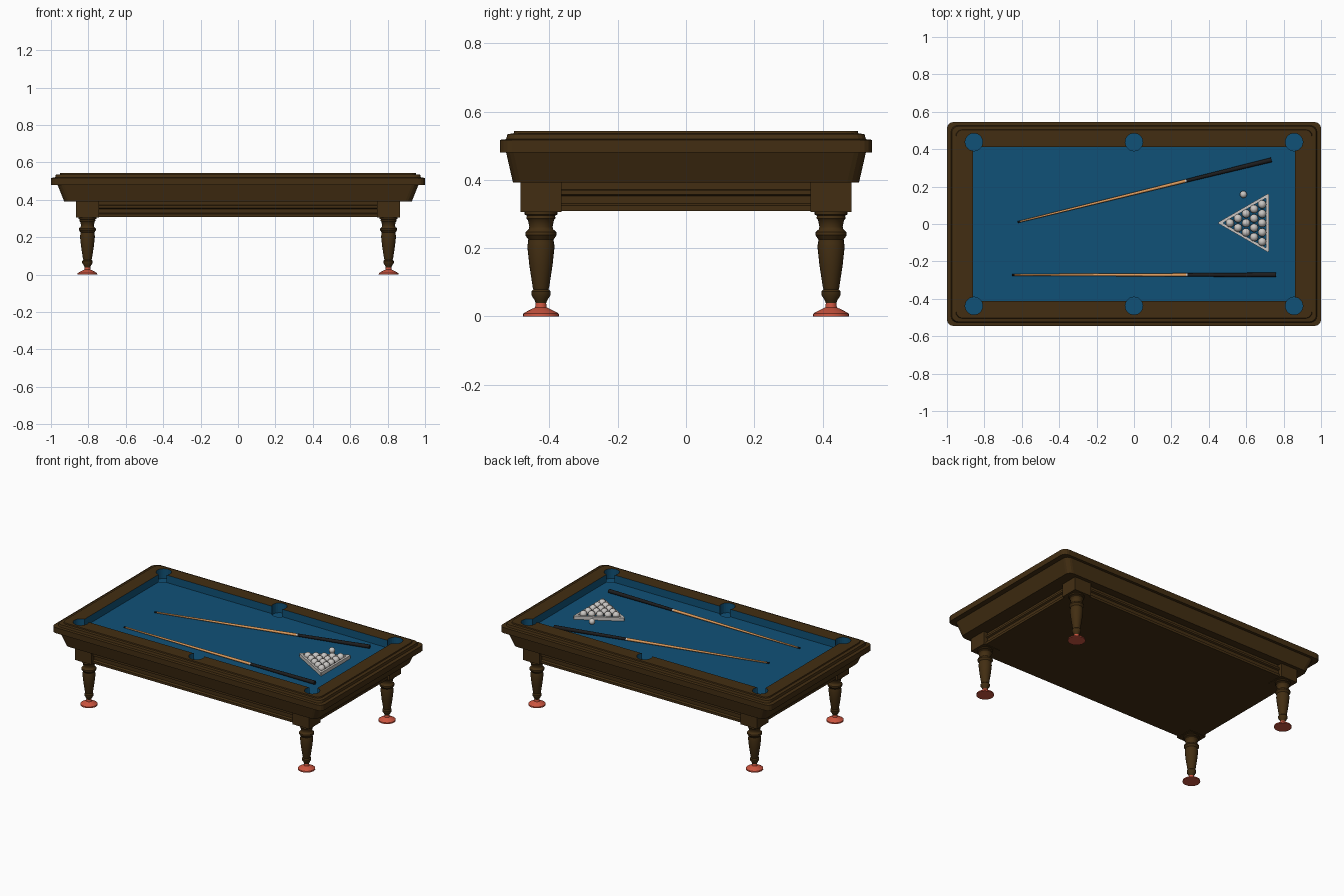
import bpy, bmesh, math
from mathutils import Matrix, Vector

if "Cube" in bpy.data.objects:
    bpy.data.objects.remove(bpy.data.objects["Cube"])

BED = 0.493


def mat(name, c):
    m = bpy.data.materials.new(name)
    m.diffuse_color = (*c, 1)
    m.use_nodes = True
    m.node_tree.nodes["Principled BSDF"].inputs["Base Color"].default_value = m.diffuse_color
    return m


WOOD = mat("dark wood", (0.055, 0.027, 0.006))
CLOTH = mat("blue cloth", (0.005, 0.083, 0.185))
FOOT = mat("red foot", (0.60, 0.09, 0.05))
SHAFT = mat("light wood", (0.72, 0.33, 0.11))
BUTT = mat("black butt", (0.012, 0.012, 0.013))
IVORY = mat("pale grey", (0.58, 0.56, 0.54))


def finish(bm, name, mats, smooth=None):
    bmesh.ops.recalc_face_normals(bm, faces=bm.faces)
    me = bpy.data.meshes.new(name)
    bm.to_mesh(me)
    bm.free()
    for m in mats:
        me.materials.append(m)
    ob = bpy.data.objects.new(name, me)
    bpy.context.collection.objects.link(ob)
    if smooth:
        bpy.ops.object.select_all(action='DESELECT')
        ob.select_set(True)
        bpy.context.view_layer.objects.active = ob
        bpy.ops.object.shade_smooth_by_angle(angle=math.radians(smooth))
    return ob


def skin(bm, rings):
    """Join consecutive vertex rings with quads and cap both ends."""
    for a, b in zip(rings, rings[1:]):
        n = len(a)
        for i in range(n):
            bm.faces.new((a[i], a[(i + 1) % n], b[(i + 1) % n], b[i]))
    bm.faces.new(rings[0])
    bm.faces.new(rings[-1])


def rounded_stack(name, levels, mats, r=0.035, seg=4):
    """Loft of rounded rectangles (half x, half y, z)."""
    bm = bmesh.new()
    rings = []
    for hx, hy, z in levels:
        ring = []
        for k, (sx, sy) in enumerate(((1, 1), (-1, 1), (-1, -1), (1, -1))):
            for i in range(seg + 1):
                a = math.pi / 2 * (k + i / seg)
                ring.append(bm.verts.new((sx * (hx - r) + r * math.cos(a),
                                          sy * (hy - r) + r * math.sin(a), z)))
        rings.append(ring)
    skin(bm, rings)
    return finish(bm, name, mats)


def lathe(name, profile, mats, seg=24, rule=None, matrix=Matrix(), smooth=35):
    """Revolve (radius, z) points around z."""
    bm = bmesh.new()
    rings = [[bm.verts.new((r * math.cos(2 * math.pi * i / seg),
                            r * math.sin(2 * math.pi * i / seg), z))
              for i in range(seg)] for r, z in profile]
    skin(bm, rings)
    if rule:
        for f in bm.faces:
            f.material_index = rule(f.calc_center_median().z)
    bm.transform(matrix)
    return finish(bm, name, mats, smooth)


# Rail and apron: one moulded stack
top = rounded_stack("rail_and_apron", [
    (0.930, 0.507, 0.392), (0.965, 0.527, 0.480), (1.0, 0.545, 0.480),
    (1.0, 0.545, 0.517), (0.978, 0.527, 0.519), (0.974, 0.523, 0.534),
    (0.953, 0.505, 0.536), (0.951, 0.503, 0.543)], [WOOD, CLOTH])


# Playing bed and six pockets, cut out so the cut faces are cloth
def cut(bm):
    for f in bm.faces:
        f.material_index = 1
    c = finish(bm, "cutter", [WOOD, CLOTH])
    c.hide_render = True
    md = top.modifiers.new("cut", 'BOOLEAN')
    md.operation = 'DIFFERENCE'
    md.solver = 'EXACT'
    md.object = c
    bpy.ops.object.select_all(action='DESELECT')
    top.select_set(True)
    bpy.context.view_layer.objects.active = top
    bpy.ops.object.modifier_apply(modifier=md.name)
    bpy.data.objects.remove(c)


bm = bmesh.new()
bmesh.ops.create_cube(bm, size=1, matrix=Matrix.Translation((0, 0, BED + 0.1))
                      @ Matrix.Diagonal((1.722, 0.824, 0.2, 1)))
cut(bm)
for px in (-0.856, 0, 0.856):
    for py in (-0.438, 0.438):
        bm = bmesh.new()
        bmesh.ops.create_cone(bm, cap_ends=True, segments=24, radius1=0.047,
                              radius2=0.047, depth=0.2,
                              matrix=Matrix.Translation((px, py, 0.478 + 0.1)))
        cut(bm)

# Moulded frieze below the apron
FRIEZE = [(0.455, 0.394), (0.455, 0.372), (0.467, 0.370), (0.467, 0.357),
          (0.457, 0.352), (0.457, 0.330), (0.469, 0.324), (0.469, 0.308)]
rounded_stack("frieze", [(y + 0.38, y, z) for y, z in FRIEZE], [WOOD], r=0.01, seg=1)

# Legs with corner blocks and feet
LEG = [(0.048, 0.307), (0.048, 0.298), (0.041, 0.295), (0.043, 0.287), (0.038, 0.282),
       (0.034, 0.262), (0.036, 0.255), (0.045, 0.247), (0.046, 0.238), (0.037, 0.225),
       (0.038, 0.215), (0.040, 0.205), (0.034, 0.150), (0.024, 0.085), (0.022, 0.079),
       (0.028, 0.073), (0.028, 0.062), (0.019, 0.048), (0.015, 0.038)]
FOOT_PROFILE = [(0.015, 0.040), (0.017, 0.026), (0.026, 0.022), (0.042, 0.014),
                (0.052, 0.008), (0.053, 0.0)]
for sx, lx in ((-1, "left"), (1, "right")):
    for sy, ly in ((-1, "front"), (1, "back")):
        place = Matrix.Translation((sx * 0.805, sy * 0.425, 0))
        bm = bmesh.new()
        bmesh.ops.create_cube(bm, size=1, matrix=place @ Matrix.Translation((0, 0, 0.35))
                              @ Matrix.Diagonal((0.122, 0.119, 0.09, 1)))
        finish(bm, f"{ly}_{lx}_leg_block", [WOOD])
        lathe(f"{ly}_{lx}_leg", LEG, [WOOD], matrix=place)
        lathe(f"{ly}_{lx}_foot", FOOT_PROFILE, [FOOT], matrix=place)


# Cues: dark tip, light shaft, pale collar, black butt
def cue(name, a, b):
    a, b = Vector((*a, BED + 0.008)), Vector((*b, BED + 0.013))
    d = b - a
    L = d.length
    s = 0.665 * L
    prof = [(0.005, 0), (0.005, 0.014), (0.005, 0.02), (0.009, s - 0.008),
            (0.009, s), (0.0125, L)]

    def rule(z):
        return 0 if z < 0.014 or z > s else 1 if z < s - 0.008 else 2
    m = Matrix.Translation(a) @ d.to_track_quat('Z', 'Y').to_matrix().to_4x4()
    lathe(name, prof, [BUTT, SHAFT, IVORY], seg=12, rule=rule, matrix=m)


cue("angled_cue", (-0.622, 0.010), (0.735, 0.343))
cue("straight_cue", (-0.652, -0.272), (0.760, -0.272))

# Racked balls and the loose ball
R = 0.0225
spots = [(0.513 + 0.043 * i, 0.005 + 0.05 * (j - i / 2))
         for i in range(5) for j in range(i + 1)] + [(0.585, 0.158)]
for n, (bx, by) in enumerate(spots):
    r = R if n < 15 else 0.019
    bm = bmesh.new()
    bmesh.ops.create_uvsphere(bm, u_segments=16, v_segments=10, radius=r,
                              matrix=Matrix.Translation((bx, by, BED + r)))
    finish(bm, f"ball_{n + 1}", [IVORY], 60)

# Triangular rack frame with clipped corners
bm = bmesh.new()


def triangle(rad, clip, z):
    p = [Vector((0.629 + rad * math.cos(a), 0.006 + rad * math.sin(a), z))
         for a in (math.pi, math.pi * 5 / 3, math.pi / 3)]
    return [bm.verts.new(p[k].lerp(p[(k + t) % 3], clip))
            for k in range(3) for t in (2, 1)]


loops = [triangle(0.184, 0.025, BED), triangle(0.184, 0.025, BED + 0.022),
         triangle(0.154, 0.01, BED + 0.022), triangle(0.154, 0.01, BED)]
for a, b in zip(loops, loops[1:] + loops[:1]):
    for i in range(6):
        j = (i + 1) % 6
        bm.faces.new((a[i], a[j], b[j], b[i]))
finish(bm, "ball_rack", [IVORY])
